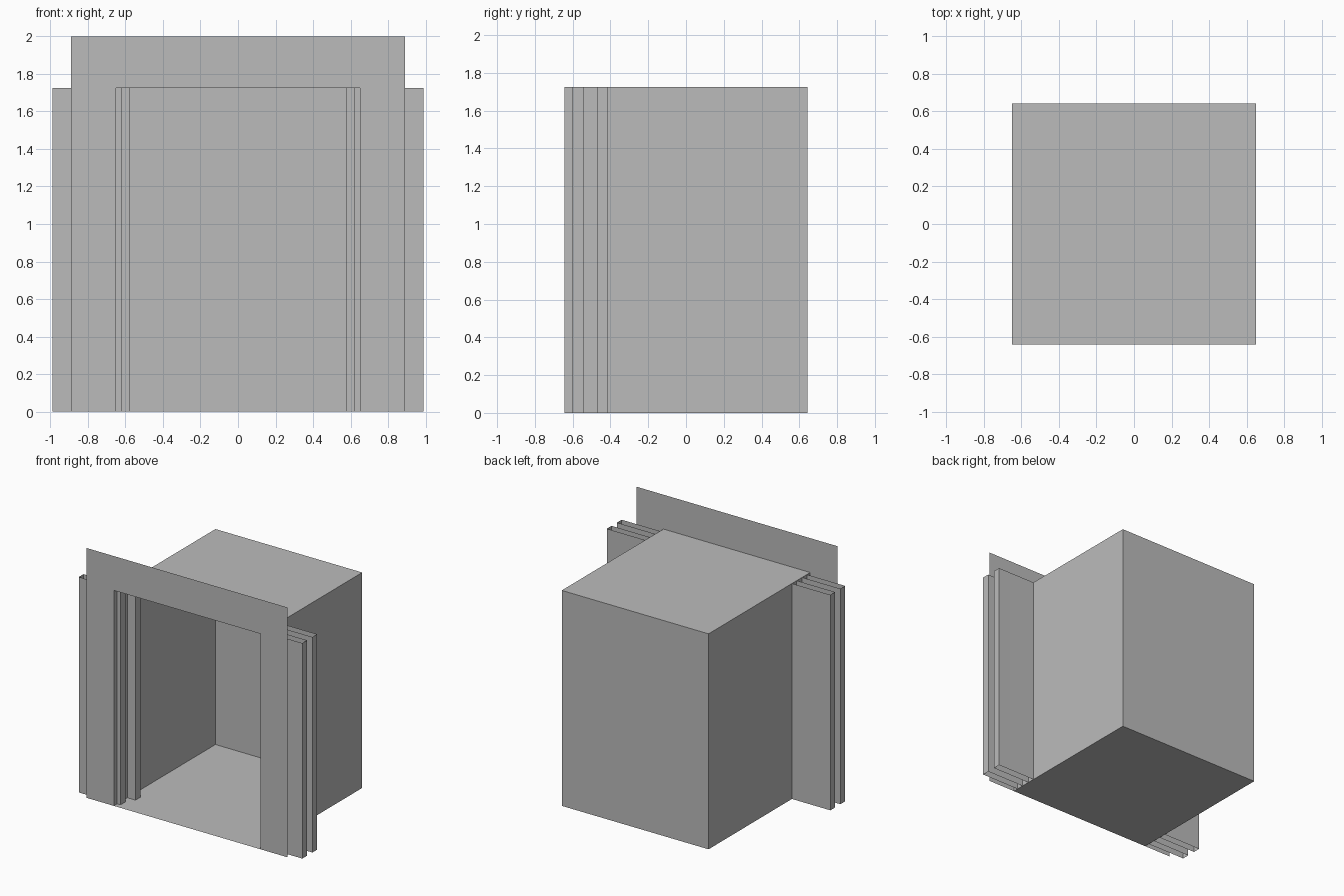
import bpy

if "Cube" in bpy.data.objects:
    bpy.data.objects.remove(bpy.data.objects["Cube"])

W, D, H = 0.65, 0.643, 1.725      # cabin half width, half depth, height

grey = bpy.data.materials.new("plain grey")
grey.diffuse_color = (0.5, 0.5, 0.5, 1)
grey.use_nodes = True
grey.node_tree.nodes["Principled BSDF"].inputs["Base Color"].default_value = grey.diffuse_color


def add_part(name, verts, faces):
    mesh = bpy.data.meshes.new(name)
    mesh.from_pydata(verts, [], faces)
    mesh.materials.append(grey)
    mesh.update()
    obj = bpy.data.objects.new(name, mesh)
    bpy.context.collection.objects.link(obj)
    return obj


def add_tube(name, x0, x1, y0, y1, z0, z1, extra=()):
    """Four upright walls, open above and below, plus any extra faces."""
    verts = [(x, y, z) for z in (z0, z1)
             for x, y in ((x0, y0), (x1, y0), (x1, y1), (x0, y1))]
    walls = [(i, (i + 1) % 4, (i + 1) % 4 + 4, i + 4) for i in range(4)]
    return add_part(name, verts, walls + list(extra))


# Cabin: floor, ceiling, back and side walls, open at the front
cabin_verts = [(x, y, z) for z in (0, H)
               for x, y in ((-W, -D), (W, -D), (W, D), (-W, D))]
add_part("cabin", cabin_verts,
         [(3, 2, 1, 0), (4, 5, 6, 7), (1, 2, 6, 5), (2, 3, 7, 6), (3, 0, 4, 7)])

# Flat front surround with a doorway reaching the floor
F, TOP = 0.89, 2.0
outline = [(-F, 0), (-W, 0), (-W, H), (W, H), (W, 0), (F, 0),
           (F, H), (F, TOP), (-F, TOP), (-F, H)]
add_part("door_surround", [(x, -D, z) for x, z in outline],
         [(0, 1, 2, 9), (4, 5, 6, 3), (9, 2, 3, 6, 7, 8)])

# Opened sliding doors: an outer and an inner hollow panel on each side
for side, sign in (("left", -1), ("right", 1)):
    for layer, inner_x, y0, y1 in (("outer", 0.62, -0.60, -0.54),
                                   ("inner", 0.577, -0.472, -0.412)):
        a, b = sorted((sign * inner_x, sign * 0.99))
        add_tube(f"{side}_{layer}_door", a, b, y0, y1, 0, H)
